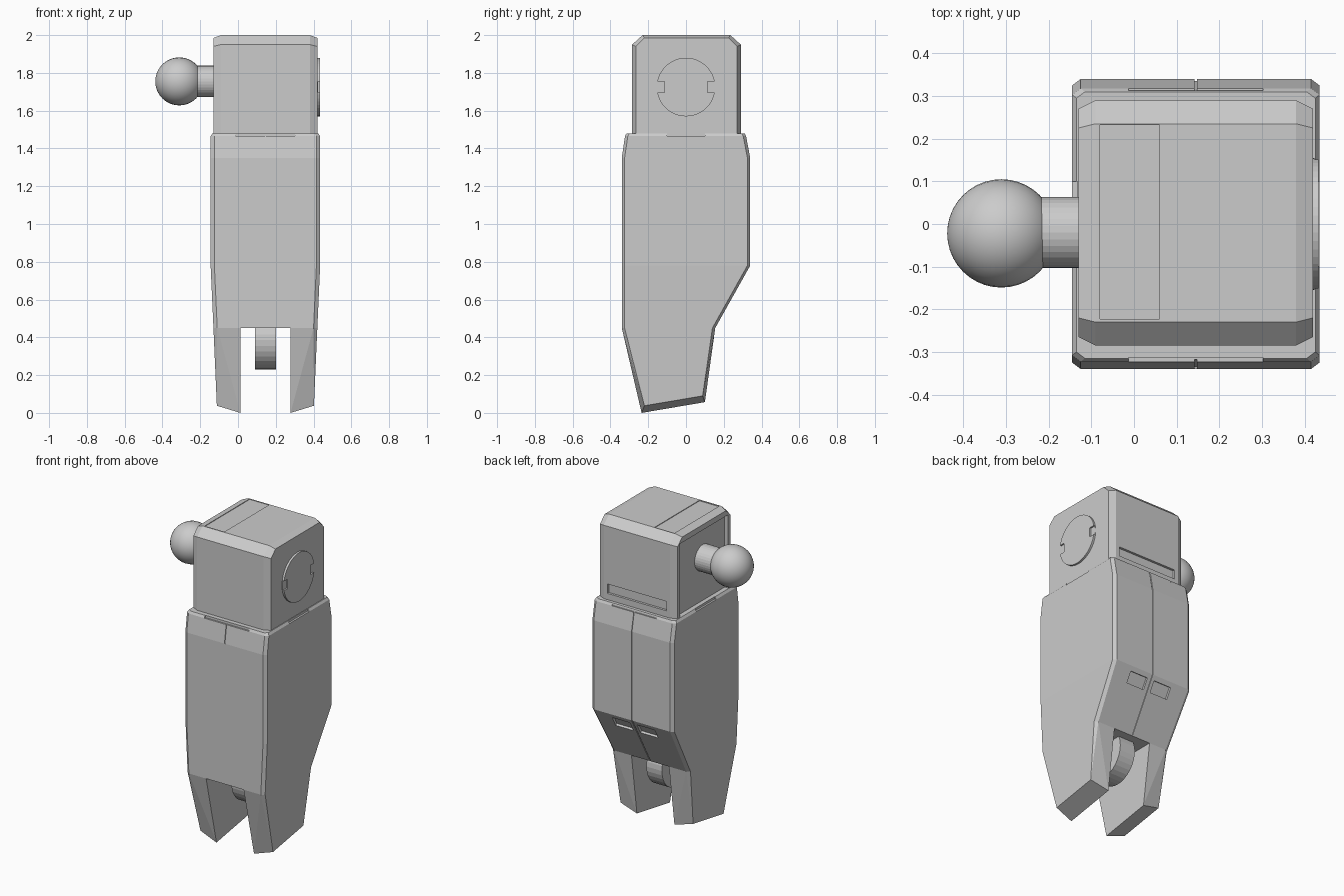
import bpy, bmesh, math
from mathutils import Vector, Matrix

old = bpy.data.objects.get("Cube")
if old:
    bpy.data.objects.remove(old, do_unlink=True)

CX = 0.145  # mid plane of the block, body and legs

grey = bpy.data.materials.new("light grey")
grey.use_nodes = True
grey.diffuse_color = (0.6, 0.6, 0.6, 1)
grey.node_tree.nodes["Principled BSDF"].inputs["Base Color"].default_value = (0.6, 0.6, 0.6, 1)


def finish(name, bm):
    bmesh.ops.recalc_face_normals(bm, faces=bm.faces)
    mesh = bpy.data.meshes.new(name)
    bm.to_mesh(mesh)
    bm.free()
    mesh.materials.append(grey)
    obj = bpy.data.objects.new(name, mesh)
    bpy.context.collection.objects.link(obj)
    return obj


def loft(name, rings):
    """Skin a list of equal-length point rings and cap both ends."""
    bm = bmesh.new()
    rows = [[bm.verts.new(p) for p in ring] for ring in rings]
    n = len(rows[0])
    for a, b in zip(rows, rows[1:]):
        for i in range(n):
            j = (i + 1) % n
            bm.faces.new((a[i], a[j], b[j], b[i]))
    bm.faces.new(rows[0])
    bm.faces.new(rows[-1])
    return finish(name, bm)


def hull(name, points):
    bm = bmesh.new()
    for p in points:
        bm.verts.new(p)
    bmesh.ops.convex_hull(bm, input=bm.verts)
    bmesh.ops.dissolve_limit(bm, angle_limit=0.01, verts=bm.verts, edges=bm.edges)
    return finish(name, bm)


def cylinder(name, x0, x1, y, z, radius, sides=32):
    bm = bmesh.new()
    place = Matrix.Translation(((x0 + x1) / 2, y, z)) @ Matrix.Rotation(math.pi / 2, 4, 'Y')
    bmesh.ops.create_cone(bm, cap_ends=True, segments=sides, radius1=radius,
                          radius2=radius, depth=x1 - x0, matrix=place)
    return finish(name, bm)


def cut(target, center, size, tilt=0.0):
    """Subtract one box from the target and throw the cutter away."""
    bm = bmesh.new()
    place = (Matrix.Translation(center) @ Matrix.Rotation(tilt, 4, 'X')
             @ Matrix.Diagonal((*size, 1)))
    bmesh.ops.create_cube(bm, size=1, matrix=place)
    cutter = finish("cutter", bm)
    cutter.hide_render = True
    mod = target.modifiers.new("cut", 'BOOLEAN')
    mod.operation, mod.solver, mod.object = 'DIFFERENCE', 'EXACT', cutter
    bpy.context.view_layer.objects.active = target
    bpy.ops.object.modifier_apply(modifier=mod.name)
    bpy.data.objects.remove(cutter, do_unlink=True)


def cut_along(target, x, width, start, end, depth):
    """Cut a groove along a straight (y, z) line on the surface."""
    (y0, z0), (y1, z1) = start, end
    cut(target, (x, (y0 + y1) / 2, (z0 + z1) / 2),
        (width, depth * 2, math.hypot(y1 - y0, z1 - z0)), math.atan2(y0 - y1, z1 - z0))


# Upper block: side profile with chamfered top, narrowed at both ends
full = [(-0.285, 1.46), (-0.285, 1.95), (-0.23, 2.0), (0.235, 2.0), (0.29, 1.95), (0.29, 1.46)]
narrow = [(-0.265, 1.46), (-0.265, 1.94), (-0.22, 1.985), (0.225, 1.985), (0.27, 1.94), (0.27, 1.46)]
block = loft("upper_block", [[(x, y, z) for y, z in ring] for x, ring in
                             ((-0.13, narrow), (-0.09, full), (0.38, full), (0.42, narrow))])
cut(block, (-0.13, 0.003, 1.7), (0.05, 0.49, 0.5))        # socket side recess
cut(block, (-0.01, 0.005, 2.0), (0.14, 0.455, 0.008))     # top panel
cut(block, (CX, 0.29, 1.55), (0.42, 0.03, 0.06))          # back slot


# Body: chamfered rectangular sections at several heights
def section(z, half, front, back):
    h, dx, dy = half, 0.02, 0.015
    return [(CX + x, y, z) for x, y in (
        (-h, front + dy), (dx - h, front), (h - dx, front), (h, front + dy),
        (h, back - dy), (h - dx, back), (dx - h, back), (-h, back - dy))]


body = loft("body", [section(*s) for s in (
    (0.45, 0.275, -0.34, 0.155), (0.78, 0.29, -0.34, 0.34), (1.35, 0.29, -0.34, 0.34),
    (1.465, 0.29, -0.323, 0.318), (1.48, 0.28, -0.315, 0.31))])
for side in (-1, 1):
    cut(body, (CX, side * 0.34, 1.49), (0.315, 0.054, 0.05))             # rim notches
    cut(body, (CX + side * 0.3, 0, 1.49), (0.044, 0.2, 0.05))
    cut_along(body, CX + side * 0.088, 0.125, (0.325, 0.753), (0.289, 0.69), 0.014)

# Centre seams
for start, end in (((0.155, 0.45), (0.34, 0.78)), ((0.34, 0.78), (0.34, 1.35)),
                   ((0.34, 1.35), (0.317, 1.47)), ((-0.34, 1.35), (-0.322, 1.47))):
    cut_along(body, CX, 0.006, start, end, 0.005)

# Legs: tapered prongs with slanted soles
for name, side in (("left_leg", 1), ("right_leg", -1)):
    corners = [(0.133, -0.34, 0.45), (0.255, -0.34, 0.45), (0.275, -0.325, 0.45),
               (0.133, 0.155, 0.45), (0.255, 0.155, 0.45), (0.275, 0.14, 0.45),
               (0.133, -0.235, 0.0), (0.257, -0.22, 0.038),
               (0.133, 0.1, 0.057), (0.257, 0.088, 0.09)]
    hull(name, [(CX + side * x, y, z) for x, y, z in corners])

# Hinge disc between the legs
cylinder("hinge_disc", 0.09, 0.2, -0.04, 0.385, 0.155)

# Round cap with two small notches
cap = cylinder("side_cap", 0.4, 0.433, 0.0, 1.725, 0.155, 48)
for side in (-1, 1):
    cut(cap, (0.433, side * 0.135, 1.725), (0.02, 0.04, 0.06))

# Ball joint
cylinder("ball_peg", -0.23, -0.1, -0.02, 1.755, 0.083)
bm = bmesh.new()
bmesh.ops.create_uvsphere(bm, u_segments=32, v_segments=20, radius=0.127,
                          matrix=Matrix.Translation((-0.311, -0.022, 1.755))
                          @ Matrix.Rotation(math.pi / 2, 4, 'Y'))
ball = finish("ball", bm)
ball.data.shade_smooth()
